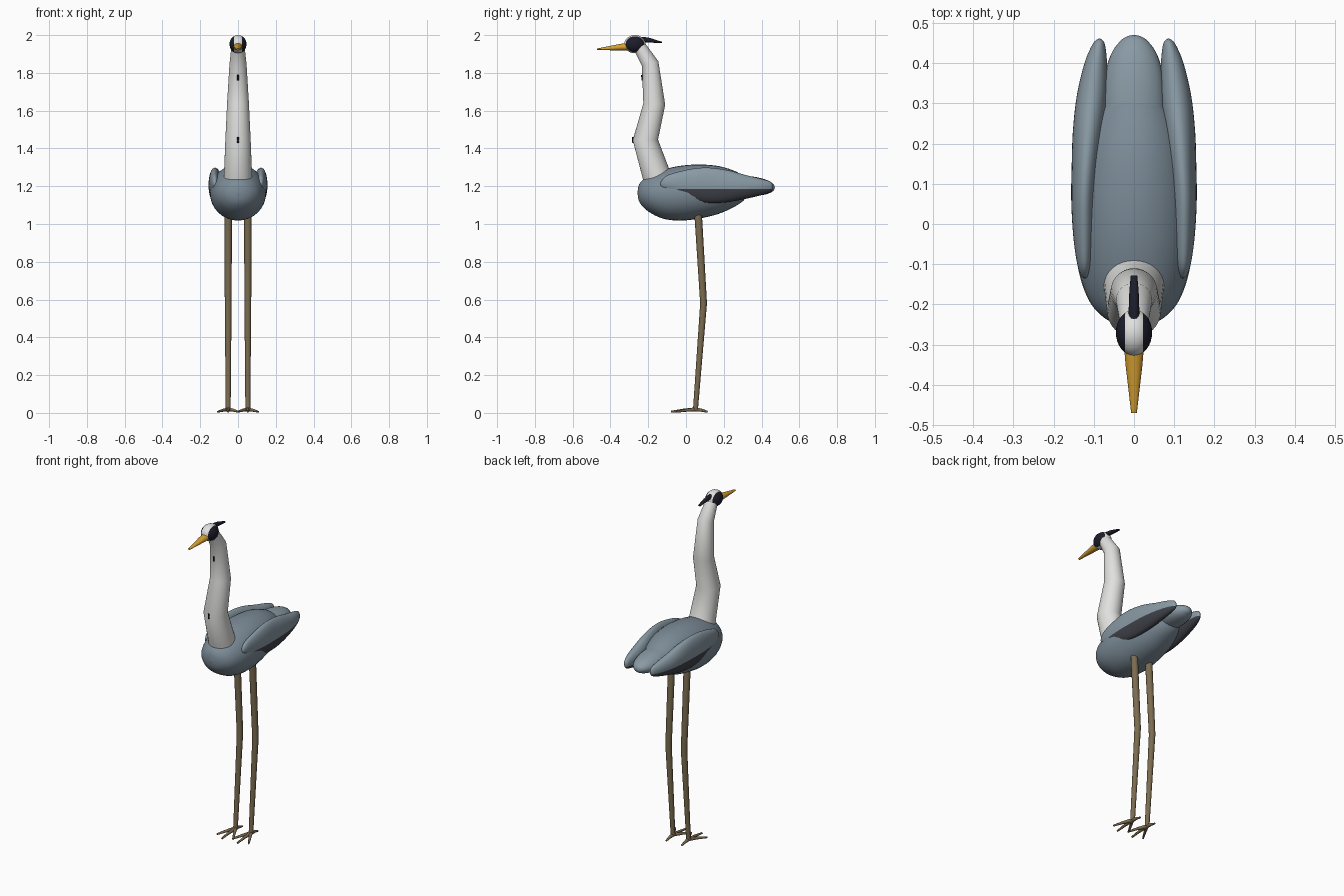
import bpy, bmesh, math
from mathutils import Vector

if "Cube" in bpy.data.objects:
    bpy.data.objects.remove(bpy.data.objects["Cube"])


def material(name, col):
    m = bpy.data.materials.new(name)
    m.diffuse_color = (*col, 1)
    m.use_nodes = True
    m.node_tree.nodes["Principled BSDF"].inputs["Base Color"].default_value = m.diffuse_color
    return m


BODY = material("slate grey", (0.20, 0.26, 0.31))
WING = material("light slate grey", (0.25, 0.32, 0.37))
FLIGHT = material("dark flight grey", (0.05, 0.054, 0.068))
WHITE = material("soft white", (0.75, 0.75, 0.74))
BLACK = material("blue black", (0.012, 0.012, 0.024))
BEAK = material("beak yellow", (0.68, 0.35, 0.03))
LEG = material("leg brown", (0.20, 0.15, 0.08))


def finish(name, bm, mats, rule=None, angle=50):
    bmesh.ops.recalc_face_normals(bm, faces=bm.faces)
    if rule:
        for f in bm.faces:
            f.material_index = rule(f.calc_center_median())
    me = bpy.data.meshes.new(name)
    bm.to_mesh(me)
    bm.free()
    ob = bpy.data.objects.new(name, me)
    bpy.context.collection.objects.link(ob)
    for m in mats:
        me.materials.append(m)
    bpy.ops.object.select_all(action='DESELECT')
    ob.select_set(True)
    bpy.context.view_layer.objects.active = ob
    bpy.ops.object.shade_smooth_by_angle(angle=math.radians(angle))
    return ob


def skin(bm, rings):
    loops = [[bm.verts.new(p) for p in r] for r in rings]
    n = len(loops[0])
    for a, b in zip(loops, loops[1:]):
        for i in range(n):
            j = (i + 1) % n
            bm.faces.new((a[i], a[j], b[j], b[i]))
    bm.faces.new(loops[0])
    bm.faces.new(loops[-1])


def cut(bm, co, no):
    bmesh.ops.bisect_plane(bm, geom=bm.verts[:] + bm.edges[:] + bm.faces[:],
                           plane_co=co, plane_no=no)


def loft(secs, sub=5, n=32):
    """Elliptical sections (y, cx, cz, rx, rz) stacked along y, smoothed."""
    out = []
    for k in range(len(secs) - 1):
        p = [secs[max(k - 1, 0)], secs[k], secs[k + 1], secs[min(k + 2, len(secs) - 1)]]
        for s in range(sub):
            t = s / sub
            row = []
            for a, b, c, d, in zip(*p):
                row.append(0.5 * (2 * b + (c - a) * t + (2 * a - 5 * b + 4 * c - d) * t * t
                                  + (3 * b - a - 3 * c + d) * t ** 3))
            out.append(row)
    out.append(secs[-1])
    bm = bmesh.new()
    ang = [2 * math.pi * i / n for i in range(n)]
    skin(bm, [[(cx + max(rx, .001) * math.cos(a), y, cz + max(rz, .001) * math.sin(a))
               for a in ang] for y, cx, cz, rx, rz in out])
    return bm


def tube(bm, pts, radii, n=16):
    """Tapered round tube through points."""
    pts = [Vector(p) for p in pts]
    rings = []
    for i, p in enumerate(pts):
        d = (pts[min(i + 1, len(pts) - 1)] - pts[max(i - 1, 0)]).normalized()
        u = d.cross(Vector((1, 0, 0)) if abs(d.x) < .9 else Vector((0, 0, 1))).normalized()
        v = d.cross(u)
        rings.append([p + radii[i] * (u * math.cos(a) + v * math.sin(a))
                      for a in (2 * math.pi * k / n for k in range(n))])
    skin(bm, rings)


# body and tail
finish("body", loft([
    (-.257, 0, 1.165, 0, 0), (-.25, 0, 1.165, .04, .04), (-.23, 0, 1.163, .078, .07),
    (-.19, 0, 1.16, .112, .1), (-.12, 0, 1.158, .137, .13), (-.03, 0, 1.163, .148, .145),
    (.07, 0, 1.172, .145, .143), (.17, 0, 1.18, .13, .127), (.25, 0, 1.186, .105, .098),
    (.3, 0, 1.188, .075, .068), (.32, 0, 1.19, .045, .04), (.328, 0, 1.19, 0, 0)]), [BODY])
finish("tail", loft([
    (.15, 0, 1.215, .07, .045), (.28, 0, 1.205, .078, .052), (.36, 0, 1.2, .074, .05),
    (.42, 0, 1.196, .058, .04), (.455, 0, 1.194, .034, .024), (.467, 0, 1.193, .015, .012),
    (.47, 0, 1.193, 0, 0)]), [WING])

# folded wings with dark lower half
for side, s in (("left", 1), ("right", -1)):
    bm = loft([
        (-.135, .122 * s, 1.212, 0, 0), (-.13, .122 * s, 1.213, .008, .016),
        (-.1, .123 * s, 1.217, .018, .04), (-.03, .124 * s, 1.213, .027, .066),
        (.06, .124 * s, 1.208, .032, .088), (.14, .12 * s, 1.204, .035, .093),
        (.23, .113 * s, 1.2, .039, .083), (.32, .104 * s, 1.196, .038, .062),
        (.4, .095 * s, 1.196, .028, .043), (.445, .088 * s, 1.196, .016, .028),
        (.458, .086 * s, 1.196, .007, .014), (.461, .086 * s, 1.196, 0, 0)])
    cut(bm, (0, 0, 1.184), (0, 0, 1))
    finish(side + "_wing", bm, [WING, FLIGHT],
           lambda c: 1 if c.z < 1.184 and c.y > -.04 else 0)

# neck with two small throat streaks
bm = bmesh.new()
tube(bm, [(0, -.14, 1.2), (0, -.16, 1.27), (0, -.215, 1.445), (0, -.168, 1.635),
          (0, -.19, 1.85), (0, -.25, 1.945)], [.078, .074, .067, .058, .045, .034], 32)
finish("neck", bm, [WHITE])
bm = bmesh.new()
tube(bm, [(0, -.2805, 1.43), (0, -.2815, 1.46)], [.004, .004], 8)
tube(bm, [(0, -.231, 1.76), (0, -.234, 1.79)], [.004, .004], 8)
finish("throat_streaks", bm, [BLACK])

# head: white crown stripe, dark sides
bm = bmesh.new()
bmesh.ops.create_uvsphere(bm, u_segments=32, v_segments=20, radius=1)
for v in bm.verts:
    v.co = Vector((v.co.x * .045, v.co.y * .057 - .27, v.co.z * .048 + 1.952))
for x in (-.022, .022):
    cut(bm, (x, 0, 0), (1, 0, 0))
finish("head", bm, [WHITE, BLACK], lambda c: 1 if abs(c.x) > .022 else 0)

# crest plume and beak
finish("crest", loft([(-.25, 0, 1.978, .013, .014), (-.2, 0, 1.974, .013, .013),
                      (-.16, 0, 1.967, .011, .008), (-.128, 0, 1.961, .008, .004)],
                     3, 12), [BLACK])
finish("beak", loft([(-.3, 0, 1.94, .025, .021), (-.35, 0, 1.936, .021, .017),
                     (-.47, 0, 1.925, .007, .004)], 1, 16), [BEAK])

# legs and feet
for side, s in (("left", 1), ("right", -1)):
    x = .052 * s
    bm = bmesh.new()
    tube(bm, [(x, .06, 1.1), (x, .065, 1.04), (x, .093, .58), (x, .05, .015)],
         [.02, .02, .018, .013])
    finish(side + "_leg", bm, [LEG])
    bm = bmesh.new()
    for dx, y in ((-.055, -.05), (0, -.08), (.055, -.05), (0, .115)):
        tube(bm, [(x, .05, .018), (x + dx * .5, .05 + (y - .05) * .5, .014),
                  (x + dx, y, .006)], [.011, .008, .005], 8)
    for v in bm.verts:
        v.co.z = max(v.co.z, 0)
    finish(side + "_foot", bm, [LEG])
